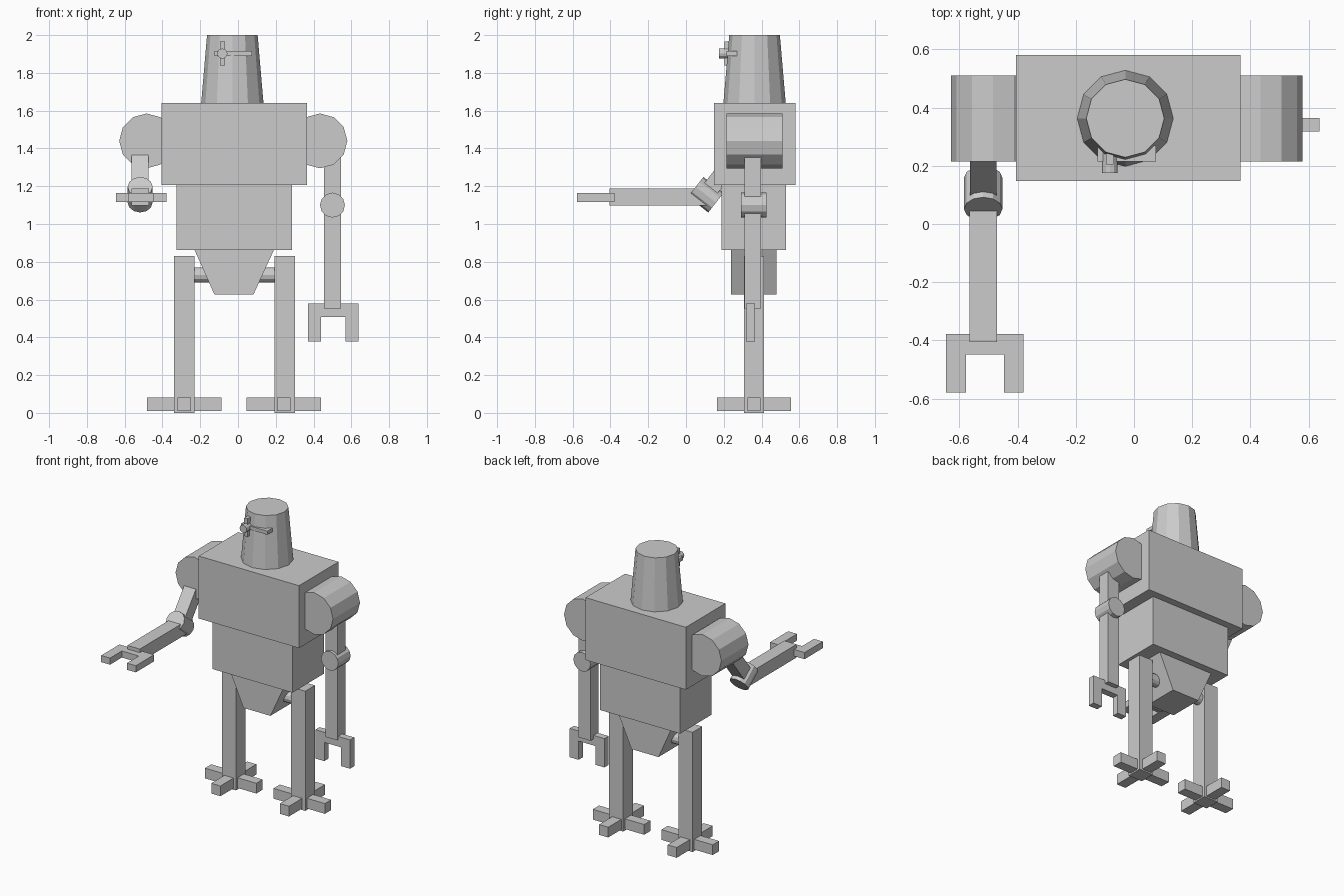
import bpy, bmesh, math
from mathutils import Matrix, Vector

if "Cube" in bpy.data.objects:
    bpy.data.objects.remove(bpy.data.objects["Cube"])


def finish(bm, name):
    bmesh.ops.recalc_face_normals(bm, faces=bm.faces)
    me = bpy.data.meshes.new(name)
    bm.to_mesh(me)
    bm.free()
    ob = bpy.data.objects.new(name, me)
    bpy.context.collection.objects.link(ob)
    return ob


def box(name, x, y, z):
    """Box from (min, max) pairs."""
    bm = bmesh.new()
    bmesh.ops.create_cube(bm, size=1)
    for v in bm.verts:
        v.co = Vector([(a + b) / 2 + c * (b - a) for (a, b), c in zip((x, y, z), v.co)])
    return finish(bm, name)


def cyl(name, centre, axis, r1, r2, length, sides=12):
    """Cylinder or cone along an axis direction."""
    bm = bmesh.new()
    bmesh.ops.create_cone(bm, cap_ends=True, segments=sides, radius1=r1, radius2=r2, depth=length)
    rot = Vector((0, 0, 1)).rotation_difference(Vector(axis)).to_matrix().to_4x4()
    bm.transform(Matrix.Translation(centre) @ rot)
    return finish(bm, name)


def prism(name, outline, y0, y1):
    """Outline in x, z extruded along y."""
    bm = bmesh.new()
    face = bm.faces.new([bm.verts.new((x, y0, z)) for x, z in outline])
    ext = bmesh.ops.extrude_face_region(bm, geom=[face])
    for v in ext["geom"]:
        if isinstance(v, bmesh.types.BMVert):
            v.co.y = y1
    return finish(bm, name)


# U-shaped gripper, wrist at the origin, fingers pointing down
CLAW = [(-.133, .035), (.133, .035), (.133, -.165), (.065, -.165),
        (.065, -.035), (-.065, -.035), (-.065, -.165), (-.133, -.165)]

# Head
cyl("head", (-.03, .363, 1.82), (0, 0, 1), .165, .134, .36)

# Face cross and lens
box("face_bar", (-.125, .075), (.214, .27), (1.89, 1.915))
box("face_upright", (-.096, -.07), (.205, .25), (1.84, 1.965))
cyl("lens", (-.083, .22, 1.902), (0, 1, 0), .027, .027, .09)

# Body
box("chest", (-.405, .365), (.147, .58), (1.207, 1.64))
box("abdomen", (-.326, .287), (.187, .53), (.862, 1.207))
prism("pelvis", [(-.23, .862), (.19, .862), (.082, .627), (-.125, .627)], .238, .48)
cyl("hip_axle", (-.02, .36, .73), (1, 0, 0), .04, .04, .5)

# Legs and cross-shaped feet
for side, lx, fx in (("left", -.285, -.284), ("right", .247, .242)):
    box(side + "_leg", (lx - .054, lx + .054), (.307, .413), (0, .83))
    box(side + "_foot_across", (fx - .197, fx + .197), (.325, .394), (.01, .081))
    box(side + "_foot_along", (fx - .035, fx + .035), (.163, .557), (.01, .081))

# Shoulders
for side, sx in (("left", -.484), ("right", .434)):
    cyl(side + "_shoulder", (sx, .362, 1.44), (0, 1, 0), .145, .145, .296)

# Hanging arm
box("right_arm", (.455, .545), (.31, .397), (.553, 1.42))
cyl("right_elbow", (.5, .358, 1.1), (0, 1, 0), .066, .066, .136)
claw = prism("right_hand", CLAW, -.023, .023)
claw.location = (.504, .341, .543)

# Raised arm: tilted upper arm and elbow, level forearm
tilt = math.radians(-38)
upper = box("left_upper_arm", (-.045, .045), (-.044, .044), (-.03, .36))
elbow = cyl("left_elbow", (0, 0, 0), (0, 1, 0), .066, .066, .136)
for ob in (upper, elbow):
    ob.location = (-.518, .105, 1.155)
    ob.rotation_euler.x = tilt
box("left_forearm", (-.565, -.47), (-.405, .12), (1.097, 1.188))
claw = prism("left_hand", CLAW, -.023, .023)
claw.rotation_euler.x = -math.pi / 2
claw.location = (-.512, -.413, 1.14)
